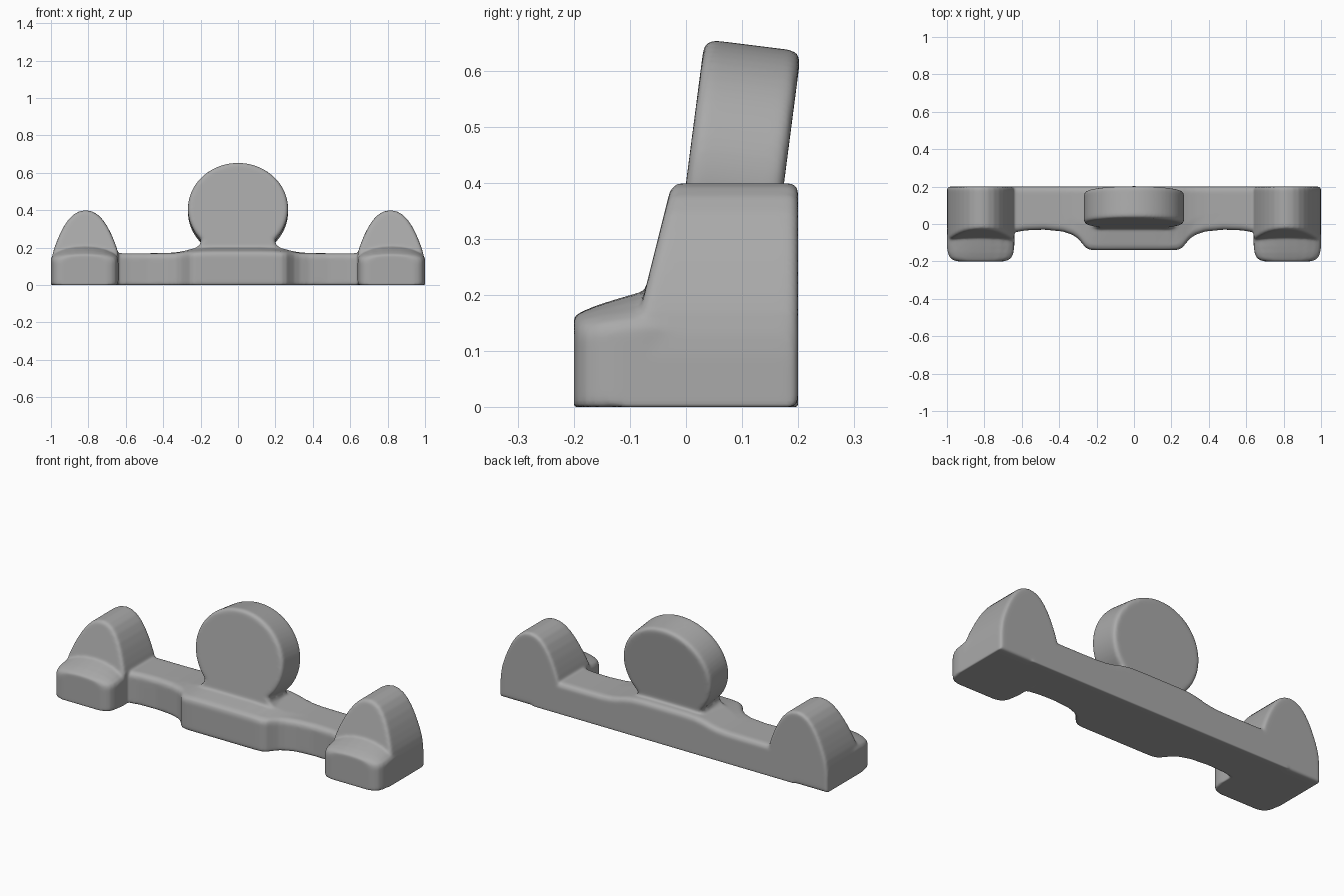
import bpy, bmesh, math

if "Cube" in bpy.data.objects:
    bpy.data.objects.remove(bpy.data.objects["Cube"])

parts = []


def loft(name, rings, bevel=0.0):
    """Skin closed rings of equal length, cap both ends, optionally round the cap rims."""
    bm = bmesh.new()
    vs = [[bm.verts.new(p) for p in ring] for ring in rings]
    n = len(rings[0])
    for a, b in zip(vs, vs[1:]):
        for i in range(n):
            j = (i + 1) % n
            bm.faces.new((a[i], a[j], b[j], b[i]))
    caps = [bm.faces.new(vs[0]), bm.faces.new(vs[-1])]
    bmesh.ops.recalc_face_normals(bm, faces=bm.faces)
    if bevel:
        rim = list({e for f in caps for e in f.edges})
        bmesh.ops.bevel(bm, geom=rim, offset=bevel, segments=4, profile=0.5,
                        affect='EDGES', clamp_overlap=False)
    mesh = bpy.data.meshes.new(name)
    bm.to_mesh(mesh)
    bm.free()
    ob = bpy.data.objects.new(name, mesh)
    bpy.context.collection.objects.link(ob)
    parts.append(ob)


# Connecting bar with the swelling in the middle: x, front y, top z
half = [(0, -.14, .207), (.12, -.14, .207), (.19, -.14, .204), (.235, -.138, .196),
        (.26, -.125, .19), (.28, -.1, .184), (.30, -.077, .18), (.33, -.057, .175),
        (.38, -.04, .171), (.48, -.03, .17), (.58, -.034, .17), (.64, -.045, .17),
        (.8, -.045, .17)]
stations = [(-x, y, z) for x, y, z in reversed(half[1:])] + half


def bar_section(x, y, z):
    lip = .17 + (z - .17) * .4
    return [(x, y + .006, 0), (x, y, .008), (x, y, lip - .025), (x, y + .007, lip - .009),
            (x, y + .025, lip), (x, max(y + .09, 0), z), (x, .175, z),
            (x, .192, z - .006), (x, .2, z - .022), (x, .2, 0)]


loft("connecting_bar", [bar_section(*s) for s in stations])

# Leaning round disc with a flared neck
outline = []
for i in range(49):
    a = math.radians(-43 + 266 * i / 48)
    outline.append((.268 * math.cos(a), .41 + .246 * math.sin(a)))
outline += [(-.205, .218), (-.225, .203), (-.26, .188), (-.26, .13),
            (.26, .13), (.26, .188), (.225, .203), (.205, .218)]


def lean(d):
    return [(x, d + .13 * (h - .4), h - .125 * d) for x, h in outline]


loft("round_disc", [lean(0), lean(.172)], bevel=.02)

# Arched humps and their rounded front feet, one of each per end
arch = [(.175, .17), (.166, .2), (.153, .235), (.137, .273), (.117, .312),
        (.093, .348), (.066, .376), (.034, .394)]
hump = ([(.64, 0), (.64, .1)] + [(.815 - x, z) for x, z in arch] + [(.815, .4)]
        + [(.815 + x, z) for x, z in reversed(arch)]
        + [(.997, .13), (1, .09), (1, 0)])
feet = [(-.2, .12, .145, .16), (-.194, .145, .149, .166), (-.18, .164, .153, .173),
        (-.155, .175, .157, .183), (-.12, .18, .161, .194), (-.075, .18, .167, .207),
        (.0, .174, .165, .205)]


def foot_section(s, y, w, side, top):
    rise = top - side
    right = [(w - .006, 0), (w, .006), (w, side - .025), (w - .008, side - .008),
             (w - .03, side + rise * .2), (w * .6, side + rise * .65),
             (w * .3, side + rise * .92)]
    pts = right + [(0, top)] + [(-x, z) for x, z in reversed(right)]
    return [(s * (.82 + x), y, z) for x, z in pts]


for s, side in ((-1, "left"), (1, "right")):
    front = [(s * x, -.075 + .25 * (z - .2), z) for x, z in hump]
    back = [(s * x, .2, z) for x, z in hump]
    loft(side + "_hump", [front, back], bevel=.016)
    loft(side + "_foot", [foot_section(s, *f) for f in feet])

# Fuse the parts into one softly blended casting
bpy.ops.object.select_all(action='DESELECT')
for ob in parts:
    ob.select_set(True)
body = parts[0]
bpy.context.view_layer.objects.active = body
bpy.ops.object.join()
body.name = "stand_body"
body.data.remesh_voxel_size = .008
bpy.ops.object.voxel_remesh()
soften = body.modifiers.new("soften", 'SMOOTH')
soften.factor = .5
soften.iterations = 8
bpy.ops.object.shade_smooth()

# Dark grey
grey = bpy.data.materials.new("dark_grey")
grey.diffuse_color = (.4, .4, .4, 1)
grey.use_nodes = True
grey.node_tree.nodes["Principled BSDF"].inputs["Base Color"].default_value = grey.diffuse_color
body.data.materials.clear()
body.data.materials.append(grey)
